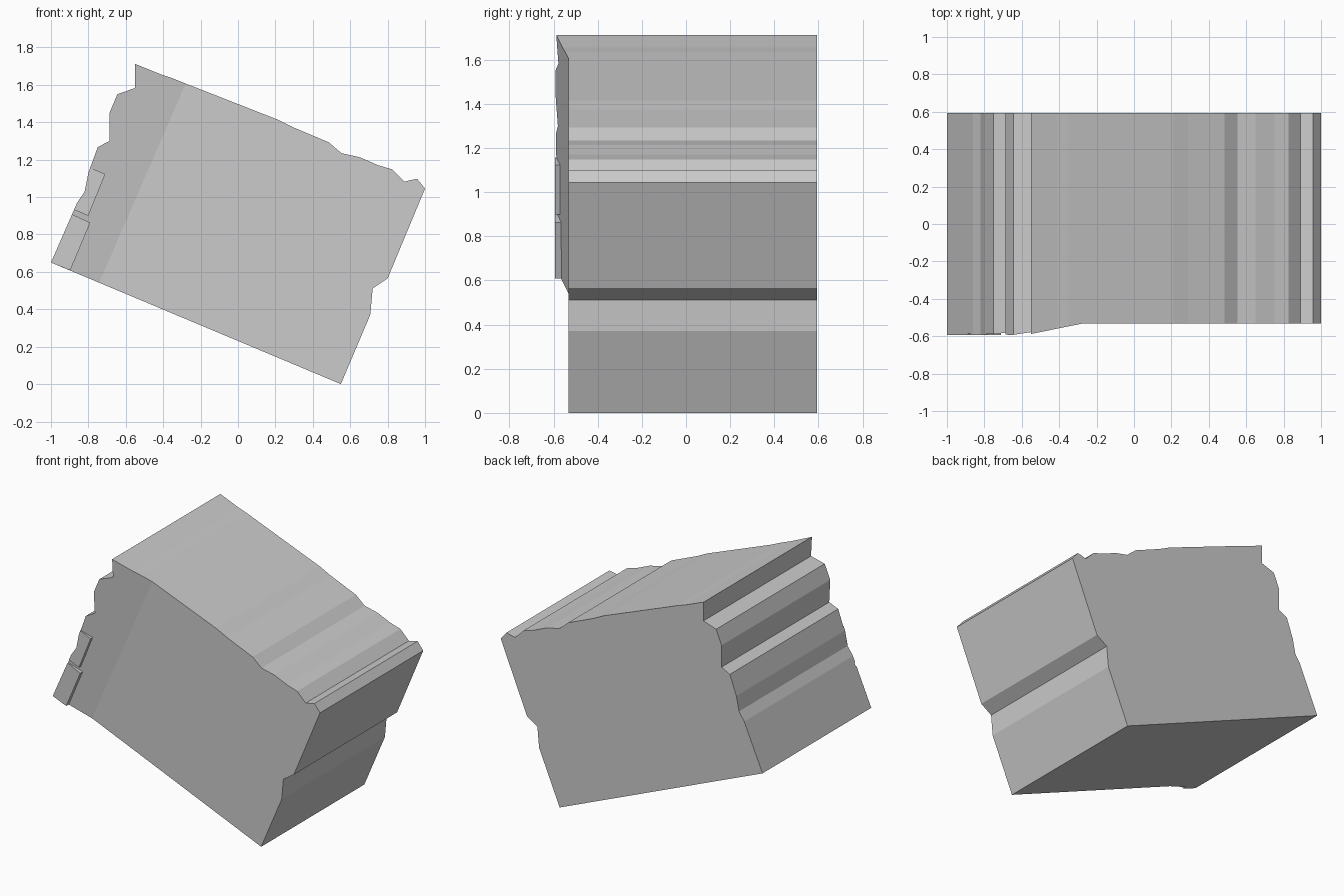
import bpy, bmesh
from mathutils import Vector

if "Cube" in bpy.data.objects:
    bpy.data.objects.remove(bpy.data.objects["Cube"])

FRONT, BACK, PAD_FRONT = -0.533, 0.593, -0.593
SLOPE = 0.19
CREASE_TOP = Vector((-0.28, 1.607))
CREASE_LOW = Vector((-0.742, 0.542))

# Tilted, chipped block outline in x, z, starting at the lower crease point
outline = [
    (-0.742, 0.542), (-1, 0.65), (-0.86, 0.97), (-0.82, 1.03), (-0.80, 1.13),
    (-0.75, 1.267), (-0.687, 1.30), (-0.687, 1.45), (-0.645, 1.55),
    (-0.55, 1.583), (-0.55, 1.712), (-0.41, 1.655), (-0.35, 1.635),
    (-0.28, 1.607), (0.21, 1.415), (0.29, 1.375), (0.485, 1.293),
    (0.553, 1.235), (0.65, 1.213), (0.75, 1.17), (0.825, 1.148),
    (0.89, 1.083), (0.957, 1.098), (1, 1.045), (0.80, 0.565),
    (0.72, 0.512), (0.707, 0.37), (0.55, 0)]


def prism(name, points, front_y, back_y, split=None):
    """Extrude an x, z outline in y; split divides the front face from vertex 0."""
    bm = bmesh.new()
    front = [bm.verts.new((x, front_y(x, z), z)) for x, z in points]
    back = [bm.verts.new((x, back_y, z)) for x, z in points]
    if split:
        bm.faces.new(front[:split + 1])
        bm.faces.new([front[0]] + front[split:])
    else:
        bm.faces.new(front)
    bm.faces.new(back[::-1])
    for i in range(len(points)):
        j = (i + 1) % len(points)
        bm.faces.new((front[i], front[j], back[j], back[i]))
    bmesh.ops.recalc_face_normals(bm, faces=bm.faces[:])
    mesh = bpy.data.meshes.new(name)
    bm.to_mesh(mesh)
    bm.free()
    obj = bpy.data.objects.new(name, mesh)
    bpy.context.collection.objects.link(obj)
    return obj


# Front face leans outward left of the crease
along = (CREASE_TOP - CREASE_LOW).normalized()
outward = Vector((-along.y, along.x))


def sloped_front(x, z):
    return FRONT - SLOPE * max(0, (Vector((x, z)) - CREASE_TOP).dot(outward))


prism("stone_block", outline, sloped_front, BACK, split=outline.index((-0.28, 1.607)))

# Thin raised ledges on the chipped left edge
lower = [(-1, 0.65), (-0.887, 0.908), (-0.87, 0.90), (-0.79, 0.863), (-0.897, 0.608)]
upper = [(-0.877, 0.932), (-0.86, 0.97), (-0.82, 1.03), (-0.80, 1.13),
         (-0.79, 1.157), (-0.71, 1.123), (-0.80, 0.90)]
for name, points in (("lower_ledge", lower), ("upper_ledge", upper)):
    prism(name, points, lambda x, z: PAD_FRONT, -0.56)
